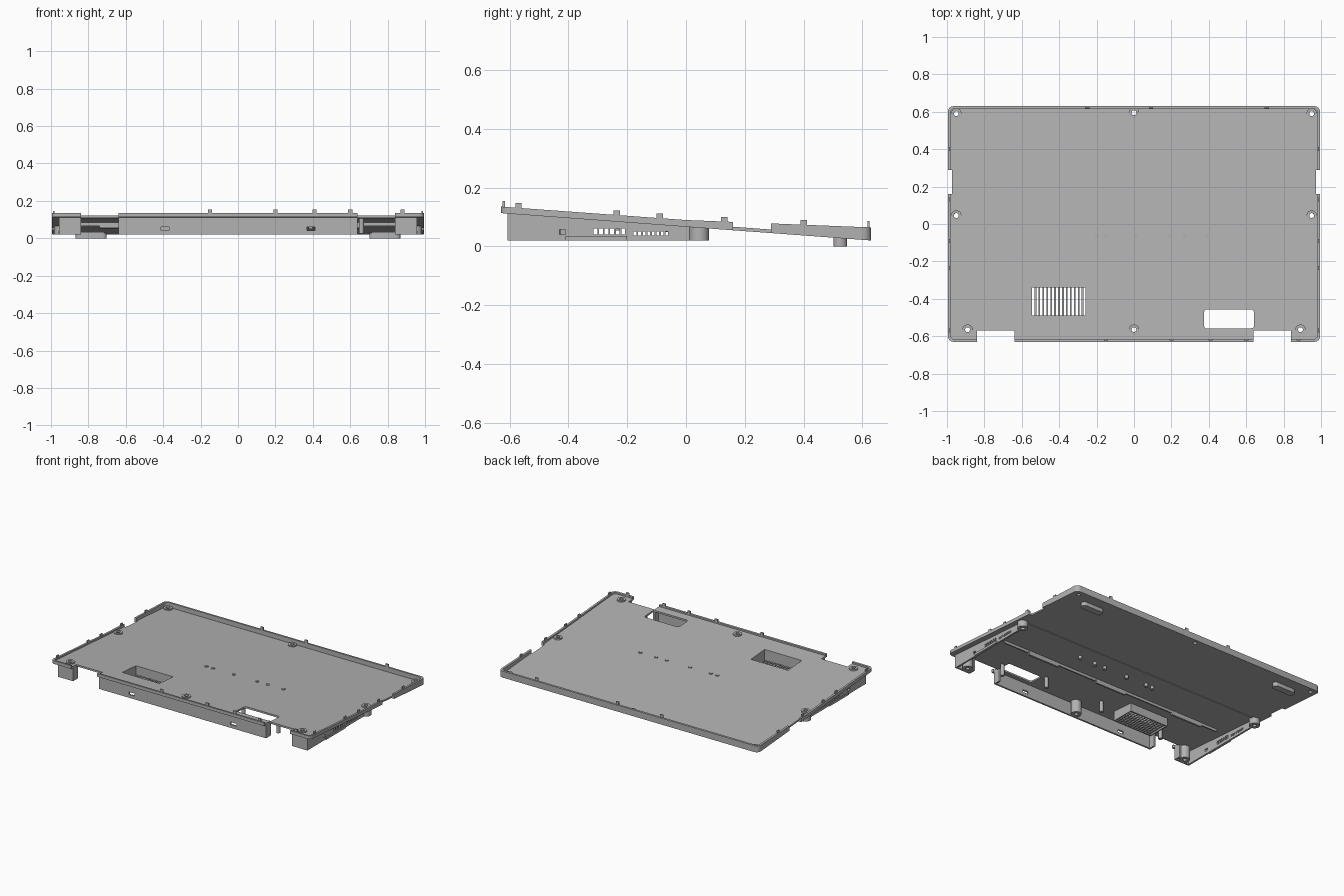
import bpy, bmesh, math
from mathutils import Matrix, Vector

cube = bpy.data.objects.get("Cube")
if cube:
    bpy.data.objects.remove(cube, do_unlink=True)

grey = bpy.data.materials.new("matte grey plastic")
grey.use_nodes = True
grey.diffuse_color = (0.45, 0.45, 0.45, 1)
grey.node_tree.nodes["Principled BSDF"].inputs["Base Color"].default_value = (0.45, 0.45, 0.45, 1)

W, D = 0.995, 0.63          # half width and half depth of the tray
FLOOR, LOW = 0.012, 0.02    # floor thickness, lower edge of the skirt


def under(y):
    return 0.067 - 0.074 * y


def floor_top(y):
    return under(y) + FLOOR


def rim_top(y):
    return 0.09 - (0.0725 if y < 0 else 0.04) * y


def finish(name, bm):
    bmesh.ops.recalc_face_normals(bm, faces=bm.faces)
    me = bpy.data.meshes.new(name)
    bm.to_mesh(me)
    bm.free()
    me.materials.append(grey)
    ob = bpy.data.objects.new(name, me)
    bpy.context.collection.objects.link(ob)
    return ob


def box(bm, x0, x1, y0, y1, z0, z1):
    """Box whose z limits may be numbers or functions of y."""
    vs = bmesh.ops.create_cube(bm, size=1)["verts"]
    for v in vs:
        x = x1 if v.co.x > 0 else x0
        y = y1 if v.co.y > 0 else y0
        z = z1 if v.co.z > 0 else z0
        v.co = (x, y, z(y) if callable(z) else z)


def cyl(bm, x, y, r, z0, z1, n=20):
    bmesh.ops.create_cone(bm, cap_ends=True, segments=n, radius1=r, radius2=r,
                          depth=z1 - z0, matrix=Matrix.Translation((x, y, (z0 + z1) / 2)))


def tube(bm, x, y, r, hole, z0, z1, n=24):
    rings = []
    for rad, z in ((r, z0), (r, z1), (hole, z1), (hole, z0)):
        rings.append([bm.verts.new((x + rad * math.cos(math.tau * i / n),
                                    y + rad * math.sin(math.tau * i / n), z)) for i in range(n)])
    for k in range(4):
        a, b = rings[k], rings[(k + 1) % 4]
        for i in range(n):
            j = (i + 1) % n
            bm.faces.new((a[i], a[j], b[j], b[i]))


def slab(bm, cx, cy, hw, hd, r, z0, z1, n=6):
    """Rounded rectangle prism, creased across y = 0 so it can follow the slope."""
    pts = []
    for q, (sx, sy) in enumerate(((1, 1), (-1, 1), (-1, -1), (1, -1))):
        for i in range(n + 1):
            a = math.pi / 2 * (q + i / n)
            pts.append((cx + sx * (hw - r) + r * math.cos(a), cy + sy * (hd - r) + r * math.sin(a)))
    base = bm.faces.new([bm.verts.new((x, y, 0)) for x, y in pts])
    ext = bmesh.ops.extrude_face_region(bm, geom=[base])["geom"]
    for v in ext:
        if isinstance(v, bmesh.types.BMVert):
            v.co.z = 1
    bmesh.ops.bisect_plane(bm, geom=bm.verts[:] + bm.edges[:] + bm.faces[:],
                           plane_co=(0, 0, 0), plane_no=(0, 1, 0))
    for v in bm.verts:
        z = z1 if v.co.z > 0.5 else z0
        v.co.z = z(v.co.y) if callable(z) else z


def cut(target, bm):
    """Subtract a set of separate solids from the target."""
    tool = finish("cutter", bm)
    tool.hide_render = True
    mod = target.modifiers.new("cut", "BOOLEAN")
    mod.operation, mod.solver, mod.object = "DIFFERENCE", "EXACT", tool
    with bpy.context.temp_override(object=target, active_object=target):
        bpy.ops.object.modifier_apply(modifier=mod.name)
    bpy.data.objects.remove(tool, do_unlink=True)


SCREWS = [(-0.95, 0.59), (0, 0.595), (0.95, 0.59), (-0.95, 0.045), (0.95, 0.045),
          (-0.89, -0.565), (0, -0.565), (0.89, -0.565)]

# Sloping tray with a raised rim
bm = bmesh.new()
slab(bm, 0, 0, W, D, 0.03, under, rim_top)
tray = finish("tray", bm)
bm = bmesh.new()
slab(bm, 0, 0, W - 0.014, D - 0.014, 0.02, floor_top, 0.5)
cut(tray, bm)

# Notches, window, vent opening and screw holes
bm = bmesh.new()
for s in (-1, 1):
    a, b = sorted((s * 0.64, s * 0.84))
    box(bm, a, b, -0.7, -0.57, -0.1, 0.3)
    a, b = sorted((s * 0.973, s * 1.1))
    box(bm, a, b, 0.16, 0.29, -0.1, 0.3)
box(bm, -0.545, -0.26, -0.49, -0.34, -0.1, 0.3)
for x, y in SCREWS:
    cyl(bm, x, y, 0.013, -0.1, 0.3)
cut(tray, bm)
bm = bmesh.new()
slab(bm, 0.508, -0.508, 0.133, 0.052, 0.015, -0.1, 0.3)
cut(tray, bm)

# Screw bosses: collars above, posts below the front ones
bm = bmesh.new()
for x, y in SCREWS:
    tube(bm, x, y, 0.028, 0.013, under(y) + 0.004, floor_top(y) + 0.008)
    if y < 0.5:
        tube(bm, x, y, 0.034, 0.013, LOW, under(y) + 0.004)
finish("screw_bosses", bm)

# Front skirt with two slots
bm = bmesh.new()
box(bm, -0.64, 0.64, -0.607, -0.595, LOW, floor_top)
front = finish("front_skirt", bm)
bm = bmesh.new()
for x in (-0.39, 0.39):
    box(bm, x - 0.022, x + 0.022, -0.7, -0.5, 0.042, 0.06)
cut(front, bm)

# Side skirts with port slots, and the corner returns
for side, s in (("left", 1), ("right", -1)):
    bm = bmesh.new()
    a, b = sorted((s * 0.945, s * 0.957))
    box(bm, a, b, -0.607, 0.03, LOW, floor_top)
    skirt = finish(side + "_skirt", bm)
    bm = bmesh.new()
    a, b = sorted((s * 0.9, s * 1.05))
    for i in range(6):
        y = -0.315 + i * 0.019
        box(bm, a, b, y, y + 0.013, 0.04, 0.062)
    for i in range(8):
        y = -0.178 + i * 0.0155
        box(bm, a, b, y, y + 0.009, 0.037, 0.051)
    box(bm, a, b, -0.43, -0.41, 0.04, 0.057)
    cut(skirt, bm)
    bm = bmesh.new()
    a, b = sorted((s * 0.84, s * 0.95))
    box(bm, a, b, -0.607, -0.595, LOW, floor_top)
    for x in (0.634, 0.846):
        box(bm, s * x - 0.006, s * x + 0.006, -0.6, -0.555, LOW, floor_top)
    a, b = sorted((s * 0.955, s * 0.963))
    box(bm, a, b, -0.41, -0.2, LOW, 0.036)
    finish(side + "_corner", bm)

# Vent box with grille bars
bm = bmesh.new()
for x in (-0.553, -0.26):
    box(bm, x, x + 0.008, -0.498, -0.332, 0.035, floor_top)
for y in (-0.498, -0.34):
    box(bm, -0.553, -0.252, y, y + 0.008, 0.035, floor_top)
for i in range(1, 14):
    x = -0.548 + i * 0.021
    box(bm, x - 0.0045, x + 0.0045, -0.492, -0.338, 0.035, 0.043)
finish("vent_box", bm)

# Cross ribs beneath the floor
bm = bmesh.new()
box(bm, -0.87, 0.87, -0.236, -0.226, lambda y: under(y) - 0.018, floor_top)
for x in (-0.62, 0, 0.55):
    box(bm, x - 0.12, x + 0.12, -0.238, -0.224, lambda y: under(y) - 0.03, under)
box(bm, -0.94, 0.94, 0.055, 0.061, lambda y: under(y) - 0.004, floor_top)
finish("cross_ribs", bm)

# Support posts beneath and rivets through the floor
bm = bmesh.new()
for x, y in ((0.35, -0.44), (-0.11, -0.45), (-0.61, -0.47), (0.66, -0.5)):
    cyl(bm, x, y, 0.013, 0.025, floor_top(y) - 0.004)
for x in (-0.2, -0.15, 0.01, 0.19, 0.27, 0.39):
    cyl(bm, x, -0.06, 0.012, under(-0.06) - 0.022, floor_top(-0.06) + 0.005)
finish("posts_and_rivets", bm)

# Snap clips standing on the rim
bm = bmesh.new()
for x in (-0.15, 0.2, 0.41, 0.6, 0.88):
    box(bm, x - 0.011, x + 0.011, -0.624, -0.616, 0.12, 0.154)
for x in (-0.25, 0.09, 0.71):
    box(bm, x - 0.011, x + 0.011, 0.617, 0.625, 0.05, 0.086)
for s in (-1, 1):
    for y in (-0.57, -0.235, -0.09, 0.13, 0.4):
        box(bm, s * 0.986 - 0.004, s * 0.986 + 0.004, y - 0.011, y + 0.011,
            rim_top(y) - 0.02, rim_top(y) + 0.016)
finish("snap_clips", bm)

# Rounded rear feet
for side, s in (("left", 1), ("right", -1)):
    bm = bmesh.new()
    slab(bm, s * 0.785, 0.525, 0.083, 0.023, 0.022, 0, lambda y: under(y) + 0.004)
    finish(side + "_rear_foot", bm)

# Keep curved walls smooth and edges crisp
bpy.ops.object.select_all(action="DESELECT")
for ob in bpy.context.collection.objects:
    if ob.type == "MESH":
        ob.select_set(True)
        bpy.context.view_layer.objects.active = ob
bpy.ops.object.shade_smooth_by_angle(angle=math.radians(30))
